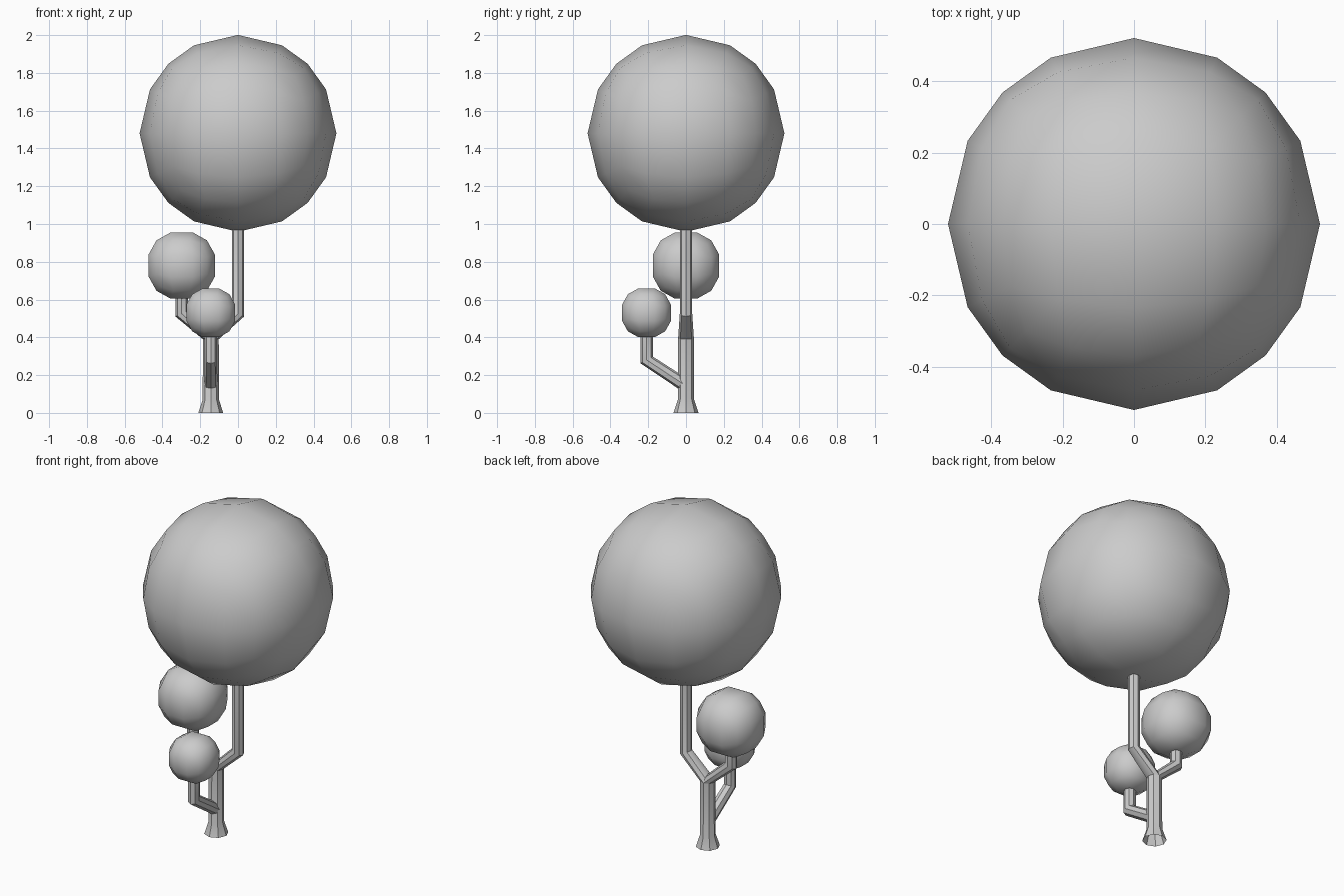
import bpy, bmesh, math
from mathutils import Vector

if "Cube" in bpy.data.objects:
    bpy.data.objects.remove(bpy.data.objects["Cube"])

SIDES = 8


def finish(name, bm, angle):
    bmesh.ops.recalc_face_normals(bm, faces=bm.faces)
    mesh = bpy.data.meshes.new(name)
    bm.to_mesh(mesh)
    bm.free()
    ob = bpy.data.objects.new(name, mesh)
    bpy.context.collection.objects.link(ob)
    bpy.ops.object.select_all(action='DESELECT')
    ob.select_set(True)
    bpy.context.view_layer.objects.active = ob
    bpy.ops.object.shade_smooth_by_angle(angle=math.radians(angle))
    return ob


def foliage(name, centre, radius, cells):
    # cube grid pushed out onto a sphere
    bm = bmesh.new()
    bmesh.ops.create_cube(bm, size=2)
    bmesh.ops.subdivide_edges(bm, edges=bm.edges[:], cuts=cells - 1, use_grid_fill=True)
    for v in bm.verts:
        v.co = Vector(centre) + v.co.normalized() * radius
    finish(name, bm, 60)


def tube(name, path, radii, side, start=None):
    # mitred tube along a planar path; side is the normal of that plane
    pts = [Vector(p) for p in path]
    side = Vector(side)
    dirs = [(b - a).normalized() for a, b in zip(pts, pts[1:])]
    bm = bmesh.new()
    rings = []
    for i, (p, r) in enumerate(zip(pts, radii)):
        before, after = dirs[max(i - 1, 0)], dirs[min(i, len(dirs) - 1)]
        t = (before + after).normalized()
        stretch = 1 / t.dot(after)
        if i == 0 and start:
            t, stretch = Vector(start), 1
        u = side.cross(t) * stretch
        rings.append([bm.verts.new(p + r * (math.cos(a) * u + math.sin(a) * side))
                      for a in (math.tau * k / SIDES for k in range(SIDES))])
    for lo, hi in zip(rings, rings[1:]):
        for k in range(SIDES):
            j = (k + 1) % SIDES
            bm.faces.new((lo[k], lo[j], hi[j], hi[k]))
    finish(name, bm, 40)


TX = -0.144   # trunk position
UP = (0, 0, 1)

# Trunk with flared foot
tube("trunk", [(TX, 0, 0), (TX, 0, 0.07), (TX, 0, 0.39)], [0.066, 0.043, 0.042], (0, 1, 0))

# Fork: tall right limb and short left limb
for name, x, top in (("tall_limb", 0, 1.0), ("left_limb", -0.298, 0.64)):
    tube(name, [(TX, 0, 0.39), (x, 0, 0.525), (x, 0, top)],
         [0.042, 0.033, 0.033], (0, 1, 0), UP)

# Low front branch
tube("front_branch", [(TX, -0.01, 0.15), (TX, -0.208, 0.28), (TX, -0.208, 0.43)],
     [0.035, 0.033, 0.033], (1, 0, 0))

# Foliage balls
foliage("large_foliage", (0, 0, 1.48), 0.521, 4)
foliage("medium_foliage", (-0.298, 0, 0.78), 0.194, 3)
foliage("small_foliage", (TX, -0.209, 0.53), 0.143, 3)
